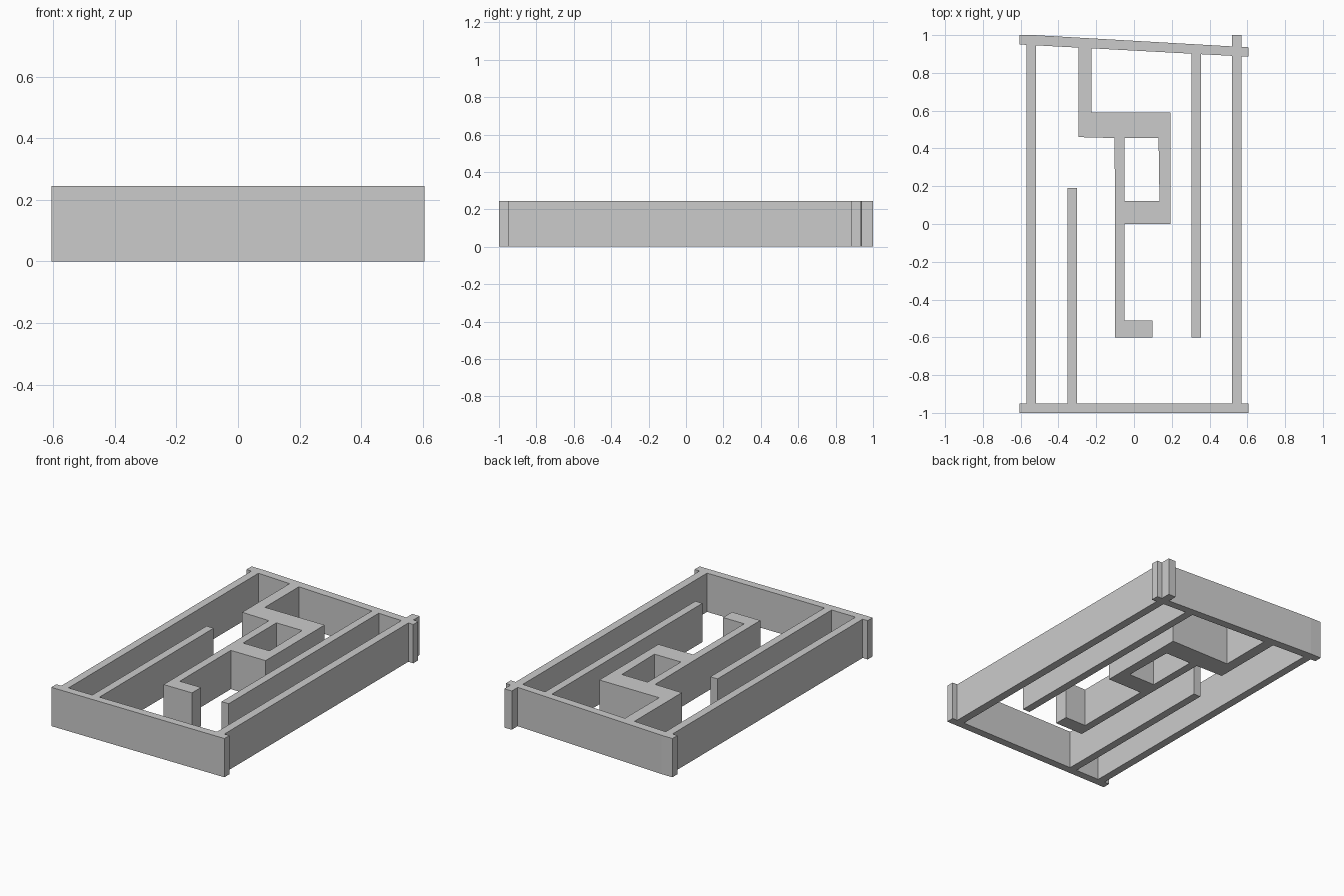
import bpy, bmesh

if "Cube" in bpy.data.objects:
    bpy.data.objects.remove(bpy.data.objects["Cube"])

HEIGHT = 0.245


# Lower and upper faces of the sloping back wall
def back_in(x):
    return 0.918 - 0.0535 * x


def back_out(x):
    return back_in(x) + 0.05


# Outer edge of the frame: wall ends overshoot the corners a little
outer = [(-0.605, -1), (0.605, -1), (0.605, -0.95), (0.57, -0.95),
         (0.57, back_in(0.57)), (0.605, back_in(0.605)),
         (0.605, back_out(0.605)), (0.57, back_out(0.57)),
         (0.57, 1), (0.518, 1), (0.518, back_out(0.518)),
         (-0.53, 1), (-0.605, 1), (-0.605, back_in(-0.605)),
         (-0.57, back_in(-0.57)), (-0.57, -0.95), (-0.605, -0.95)]

# Inner edge, following every partition in turn
inner = [(-0.52, -0.95)]
# left partition, rising from the front wall
inner += [(-0.353, -0.95), (-0.353, 0.19), (-0.303, 0.19), (-0.303, -0.95)]
inner += [(0.518, -0.95), (0.518, back_in(0.518))]
# right partition, hanging from the back wall
inner += [(0.355, back_in(0.355)), (0.355, -0.6), (0.305, -0.6),
          (0.305, back_in(0.305))]
# stepped central partition with a foot
inner += [(-0.225, back_in(-0.225)), (-0.225, 0.59), (0.193, 0.59), (0.193, 0),
          (-0.05, 0), (-0.05, -0.51), (0.098, -0.51), (0.098, -0.6),
          (-0.1, -0.6), (-0.1, 0), (-0.103, 0.455), (-0.293, 0.46),
          (-0.293, back_in(-0.293))]
inner += [(-0.52, back_in(-0.52))]

# Small chamber enclosed by the central partition
chamber = [(-0.05, 0.122), (0.135, 0.122), (0.13, 0.455), (-0.05, 0.455)]


def extrude_outlines(name, outlines, height):
    """Fill nested outlines (inner ones become holes) and extrude up from z = 0."""
    curve = bpy.data.curves.new(name + "_profile", 'CURVE')
    curve.dimensions = '2D'
    curve.fill_mode = 'BOTH'
    curve.extrude = height / 2
    for pts in outlines:
        spline = curve.splines.new('POLY')
        spline.points.add(len(pts) - 1)
        for p, (x, y) in zip(spline.points, pts):
            p.co = (x, y, 0, 1)
        spline.use_cyclic_u = True
    temp = bpy.data.objects.new(name + "_profile", curve)
    bpy.context.collection.objects.link(temp)
    bpy.context.view_layer.update()
    deps = bpy.context.evaluated_depsgraph_get()
    mesh = bpy.data.meshes.new_from_object(temp.evaluated_get(deps))
    bpy.data.objects.remove(temp)

    # Weld caps to sides and set the base on the ground
    bm = bmesh.new()
    bm.from_mesh(mesh)
    bmesh.ops.remove_doubles(bm, verts=bm.verts, dist=1e-4)
    bmesh.ops.translate(bm, verts=bm.verts, vec=(0, 0, height / 2))
    bmesh.ops.recalc_face_normals(bm, faces=bm.faces)
    for f in bm.faces:
        f.smooth = False
    bm.to_mesh(mesh)
    bm.free()
    mesh.name = name
    obj = bpy.data.objects.new(name, mesh)
    bpy.context.collection.objects.link(obj)
    return obj


extrude_outlines("maze_walls", [outer, inner, chamber], HEIGHT)
